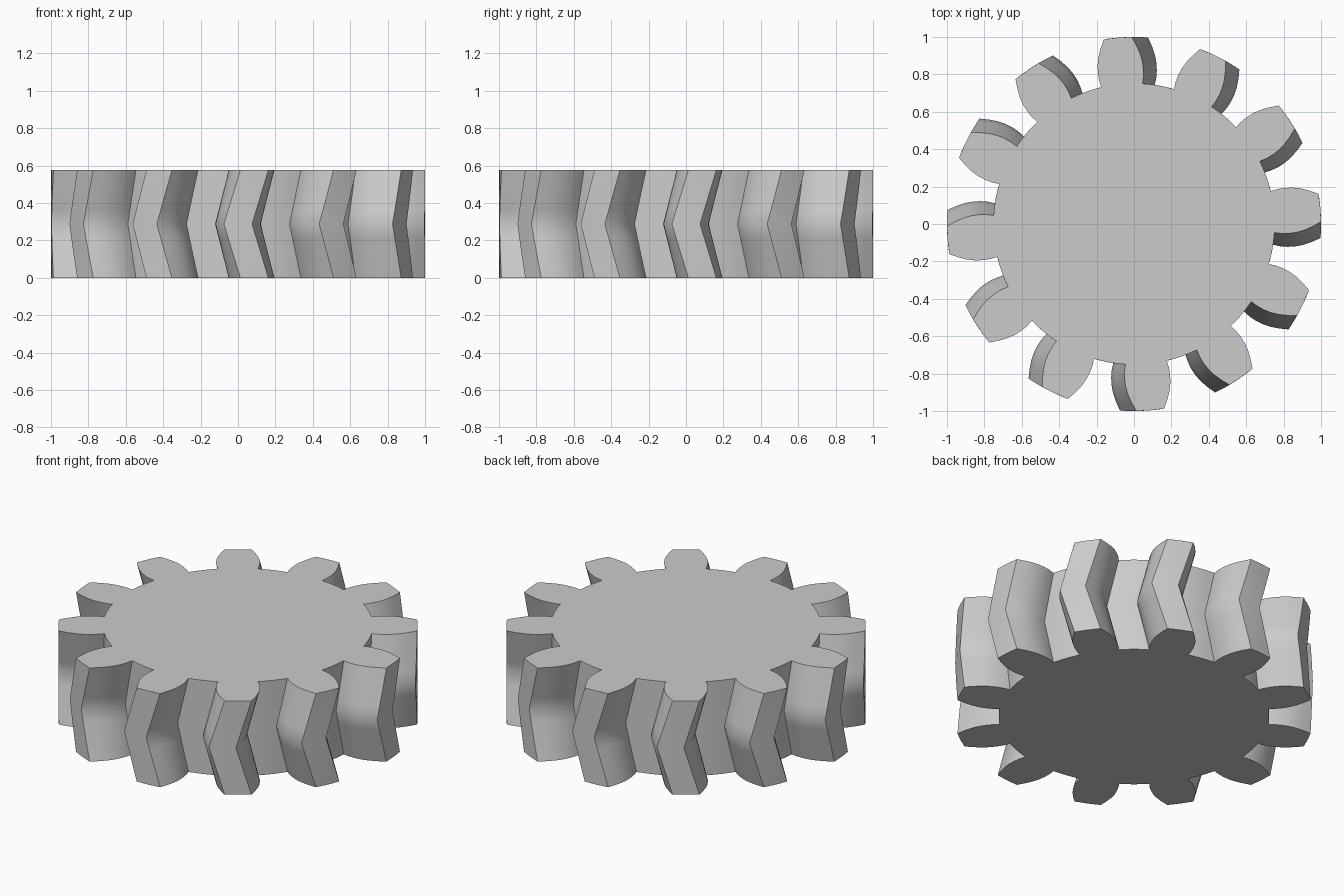
import bpy
import bmesh
from math import sin, cos, pi, radians, asin

cube = bpy.data.objects.get("Cube")
if cube:
    bpy.data.objects.remove(cube, do_unlink=True)

TEETH = 12
HEIGHT = 0.575
TWIST = radians(5)
LAYERS = 8
ROOT = 0.752
ROOT_STEPS = 4

# Tooth flank from root to tip: radius, half width
FLANK = [(ROOT, 0.111), (0.79, 0.119), (0.83, 0.122), (0.87, 0.120),
         (0.91, 0.112), (0.955, 0.096), (1.0, 0.075)]


def gear_outline():
    """Counter-clockwise (radius, angle) points around the whole gear."""
    pitch = 2 * pi / TEETH
    side = [(r, asin(w / r)) for r, w in FLANK]
    root_half = side[0][1]
    gap = pitch - 2 * root_half
    points = []
    for i in range(TEETH):
        centre = i * pitch
        points += [(r, centre - a) for r, a in side]
        points.append((1.0, centre))
        points += [(r, centre + a) for r, a in reversed(side)]
        points += [(ROOT, centre + root_half + gap * k / ROOT_STEPS)
                   for k in range(1, ROOT_STEPS)]
    return points


# Herringbone gear: stacked outlines, twisted one way then back
bm = bmesh.new()
outline = gear_outline()
rings = []
for layer in range(LAYERS + 1):
    t = layer / LAYERS
    turn = TWIST * abs(2 * t - 1)
    rings.append([bm.verts.new((r * cos(a + turn), r * sin(a + turn), HEIGHT * t))
                  for r, a in outline])

count = len(outline)
for low, high in zip(rings, rings[1:]):
    for i in range(count):
        j = (i + 1) % count
        bm.faces.new((low[i], low[j], high[j], high[i])).smooth = True

# Flat end faces
bm.faces.new(rings[-1])
bm.faces.new(rings[0][::-1])

mesh = bpy.data.meshes.new("herringbone_gear")
bm.to_mesh(mesh)
bm.free()
gear = bpy.data.objects.new("herringbone_gear", mesh)
bpy.context.collection.objects.link(gear)

# Plain grey material
grey = bpy.data.materials.new("plain_grey")
grey.use_nodes = True
colour = (0.6, 0.6, 0.6, 1.0)
grey.diffuse_color = colour
for node in grey.node_tree.nodes:
    if node.type == "BSDF_PRINCIPLED":
        node.inputs["Base Color"].default_value = colour
mesh.materials.append(grey)

# Smooth flanks with crisp tooth edges
bpy.ops.object.select_all(action="DESELECT")
gear.select_set(True)
bpy.context.view_layer.objects.active = gear
bpy.ops.object.shade_smooth_by_angle(angle=radians(31))
